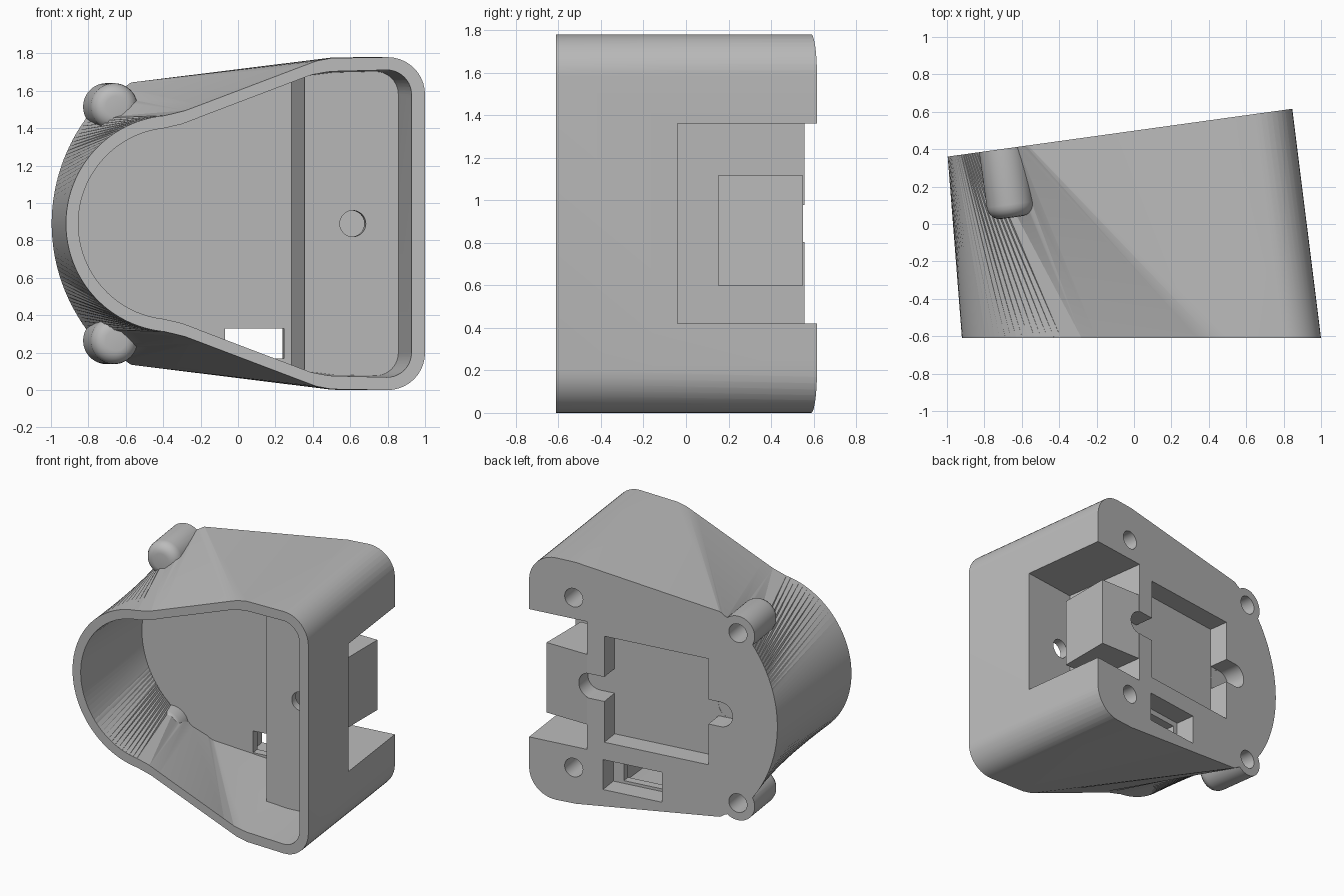
import bpy, bmesh
from math import sin, cos, radians, atan
from mathutils import Matrix, Vector

cube = bpy.data.objects.get("Cube")
if cube:
    bpy.data.objects.remove(cube, do_unlink=True)

MID = 0.89                      # mid height of the symmetric housing
SLOPE = 0.1386                  # tilt of the back plate
BACK_Y = 0.4986
# Back plate frame: x along the plate, y outwards, depth is measured inwards
PLATE = Matrix.Translation((0, BACK_Y, 0)) @ Matrix.Rotation(atan(SLOPE), 4, 'Z')

grey = bpy.data.materials.new("plain grey")
grey.use_nodes = True
grey.diffuse_color = (0.5, 0.5, 0.5, 1)
grey.node_tree.nodes["Principled BSDF"].inputs["Base Color"].default_value = (0.5, 0.5, 0.5, 1)


def make(name, bm, matrix=None):
    if matrix:
        bm.transform(matrix)
    bmesh.ops.recalc_face_normals(bm, faces=bm.faces)
    mesh = bpy.data.meshes.new(name)
    bm.to_mesh(mesh)
    bm.free()
    mesh.materials.append(grey)
    ob = bpy.data.objects.new(name, mesh)
    bpy.context.collection.objects.link(ob)
    return ob


def box(x0, x1, y0, y1, z0, z1, matrix=None):
    bm = bmesh.new()
    bmesh.ops.create_cube(bm, size=1)
    for v in bm.verts:
        v.co = Vector(((x0, x1)[v.co.x > 0], (y0, y1)[v.co.y > 0], (z0, z1)[v.co.z > 0]))
    return make("block", bm, matrix)


def plate_box(u0, u1, d0, d1, z0, z1):
    return box(u0, u1, -d1, -d0, z0, z1, PLATE)


def plate_cylinder(u, z, r, d0, d1, rounding=0, sides=48):
    bm = bmesh.new()
    bmesh.ops.create_cone(bm, cap_ends=True, segments=sides, radius1=r, radius2=r, depth=d1 - d0)
    if rounding:
        rim = [e for e in bm.edges if all(v.co.z > 0 for v in e.verts)]
        bmesh.ops.bevel(bm, geom=rim, offset=rounding, segments=5, profile=0.5, affect='EDGES')
    place = Matrix.Translation((u, -(d0 + d1) / 2, z)) @ Matrix.Rotation(radians(90), 4, 'X')
    return make("cylinder", bm, PLATE @ place)


def combine(target, other, operation='DIFFERENCE'):
    mod = target.modifiers.new("combine", 'BOOLEAN')
    mod.operation, mod.solver, mod.object = operation, 'EXACT', other
    bpy.context.view_layer.objects.active = target
    bpy.ops.object.modifier_apply(modifier=mod.name)
    bpy.data.objects.remove(other, do_unlink=True)


def arc(cx, cz, r, a0, a1, n):
    steps = [radians(a0 + (a1 - a0) * i / n) for i in range(n + 1)]
    return [(cx + r * cos(a), cz + r * sin(a)) for a in steps]


def front_half(w):
    slope = [(0.5, 0.885), (0.42, 0.87), (0.34, 0.84), (-0.2, 0.635), (-0.28, 0.605)]
    return (arc(0.8, 0.69, 0.2 - w, 0, 90, 10) + [(x, z - w * 1.04) for x, z in slope]
            + arc(-0.34, 0, 0.58 - w, 95, 180, 24))


def back_half(w):
    shoulder = [(0.5, 0.888), (-0.61, 0.75), (-0.62, 0.745), (-0.64, 0.73), (-0.71, 0.67)]
    return (arc(0.64, 0.69, 0.2 - w, 0, 90, 10) + [(x + w * 0.3, z - w) for x, z in shoulder]
            + arc(0.03, 0, 1.03 - w, 147, 180, 24))


def loft(name, front_w, back_w, front_y, extra):
    """Solid running from the front outline to the tilted back outline."""
    bm = bmesh.new()
    rings = []
    for half, tilt, y in ((front_half(front_w), 0, front_y), (back_half(back_w), SLOPE, BACK_Y + extra)):
        ring = half + [(x, -z) for x, z in reversed(half[:-1])]
        rings.append([bm.verts.new((x, y + tilt * x, MID + z)) for x, z in ring])
    f, b = rings
    n = len(f)
    for i in range(n):
        j = (i + 1) % n
        if i < n // 2:          # diagonals mirrored between the two halves
            bm.faces.new((f[i], f[j], b[j]))
            bm.faces.new((f[i], b[j], b[i]))
        else:
            bm.faces.new((f[i], f[j], b[i]))
            bm.faces.new((f[j], b[j], b[i]))
    bm.faces.new(f)
    bm.faces.new(b)
    return make(name, bm)


# Outer shell and hollow interior with a raised floor on one side
housing = loft("housing", 0, 0, -0.61, 0.05)
cavity = loft("cavity", 0.068, 0.09, -0.64, 0.05)
combine(cavity, plate_box(-2, 2, -1, 0.21, -1, 3))
combine(cavity, plate_box(0.26, 2, -1, 0.72, -1, 3))
combine(housing, cavity)

# Screw bosses at the narrow end
for side in (-1, 1):
    combine(housing, plate_cylinder(-0.71, MID + side * 0.625, 0.126, -0.04, 0.37, 0.07), 'UNION')

# Flat back face
combine(housing, plate_box(-2, 2, -0.5, 0, -1, 3))

# Side notch with its inner block
combine(housing, plate_box(0.42, 1.4, -0.2, 0.66, 0.42, 1.36))
combine(housing, box(0.4, 0.75, 0.15, 0.55, 0.6, 1.115), 'UNION')
combine(housing, plate_cylinder(0.52, MID, 0.07, 0.55, 0.85))

# Square recess with round opening and two finger slots
combine(housing, plate_box(-0.49, 0.29, -0.1, 0.15, 0.5, 1.28))
combine(housing, plate_cylinder(-0.1, MID, 0.342, -0.1, 0.4, sides=96))
for u0, u1, centre in ((-0.58, -0.4, -0.58), (0.2, 0.4, 0.4)):
    combine(housing, plate_box(u0, u1, -0.11, 0.148, MID - 0.09, MID + 0.09))
    combine(housing, plate_cylinder(centre, MID, 0.0902, -0.12, 0.149))

# Cable slot
combine(housing, plate_box(-0.14, 0.3, -0.1, 0.15, 0.15, 0.37))
combine(housing, plate_box(-0.1, 0.22, -0.1, 0.3, 0.17, 0.33))

# Screw holes in the back face
for u in (-0.71, 0.52):
    for side in (-1, 1):
        combine(housing, plate_cylinder(u, MID + side * 0.625, 0.068, -0.1, 0.28))

bpy.ops.object.select_all(action='DESELECT')
housing.select_set(True)
bpy.context.view_layer.objects.active = housing
bpy.ops.object.shade_smooth_by_angle(angle=radians(25))
